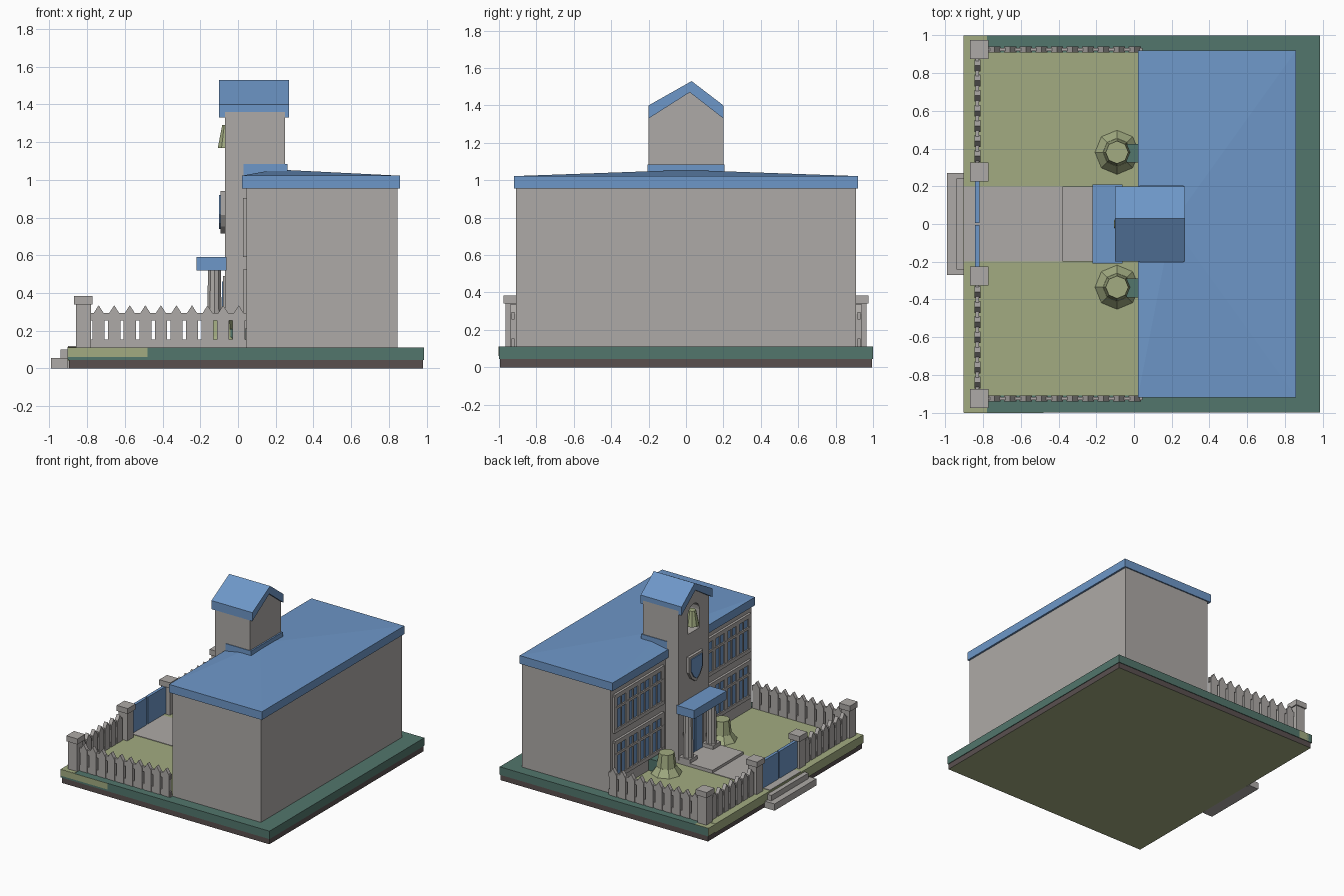
import bpy, bmesh, math
from mathutils import Vector

if "Cube" in bpy.data.objects:
    bpy.data.objects.remove(bpy.data.objects["Cube"])


def mat(name, r, g, b):
    m = bpy.data.materials.new(name)
    m.diffuse_color = (r, g, b, 1)
    m.use_nodes = True
    m.node_tree.nodes["Principled BSDF"].inputs["Base Color"].default_value = m.diffuse_color
    return m


STONE = mat("warm_grey", 0.42, 0.40, 0.385)
BLUE = mat("roof_blue", 0.155, 0.31, 0.58)
GRASS = mat("olive_green", 0.36, 0.41, 0.22)
TEAL = mat("dark_teal", 0.085, 0.18, 0.15)
EARTH = mat("dark_earth", 0.10, 0.08, 0.078)


def add(name, verts, faces, m):
    me = bpy.data.meshes.new(name)
    me.from_pydata(verts, [], faces)
    bm = bmesh.new()
    bm.from_mesh(me)
    bmesh.ops.recalc_face_normals(bm, faces=bm.faces)
    bm.to_mesh(me)
    bm.free()
    me.materials.append(m)
    ob = bpy.data.objects.new(name, me)
    bpy.context.collection.objects.link(ob)
    return ob


def prism(name, pts, a, b, axis, m):
    """Extrude a 2D outline from a to b; axis x uses (y,z) points, axis y uses (x,z)."""
    def put(p, t):
        return (t, p[0], p[1]) if axis == "x" else (p[0], t, p[1])
    n = len(pts)
    verts = [put(p, a) for p in pts] + [put(p, b) for p in pts]
    faces = [list(range(n)), list(range(n, 2 * n))]
    faces += [[i, (i + 1) % n, n + (i + 1) % n, n + i] for i in range(n)]
    return add(name, verts, faces, m)


def box(name, x0, x1, y0, y1, z0, z1, m):
    return prism(name, [(y0, z0), (y1, z0), (y1, z1), (y0, z1)], x0, x1, "x", m)


def cone(name, x, y, z0, z1, r0, r1, n, m):
    bm = bmesh.new()
    bmesh.ops.create_cone(bm, cap_ends=True, segments=n, radius1=r0, radius2=r1, depth=z1 - z0)
    bmesh.ops.translate(bm, verts=bm.verts, vec=Vector((x, y, (z0 + z1) / 2)))
    me = bpy.data.meshes.new(name)
    bm.to_mesh(me)
    bm.free()
    me.materials.append(m)
    ob = bpy.data.objects.new(name, me)
    bpy.context.collection.objects.link(ob)
    return ob


# Ground slab: earth layer with green underside, teal turf, olive lawn
earth = box("earth_layer", -0.895, 0.98, -0.995, 0.995, 0, 0.05, EARTH)
earth.data.materials.append(GRASS)
for p in earth.data.polygons:
    p.material_index = 1 if p.normal.z < -0.5 else 0
box("turf_border", -0.9, 0.985, -1, 1, 0.045, 0.11, TEAL)
box("lawn", -0.904, 0.04, -0.91, 0.91, 0.04, 0.114, GRASS)
box("lawn_front_edge", -0.904, -0.78, -1.0, 1.0, 0.046, 0.112, GRASS)
box("lawn_side_edge", -0.9, -0.48, -1.002, -0.997, 0.06, 0.11, GRASS)

# Path, porch and entrance steps
box("path", -0.90, -0.3, -0.2, 0.2, 0.10, 0.118, STONE)
box("porch_step", -0.38, -0.07, -0.2, 0.2, 0.11, 0.14, STONE)
box("lower_step", -0.99, -0.9, -0.27, 0.27, 0.0, 0.055, STONE)
box("upper_step", -0.94, -0.86, -0.24, 0.24, 0.0, 0.10, STONE)

# Main building with a very shallow hipped roof
box("main_building", 0.045, 0.845, -0.91, 0.91, 0.11, 0.97, STONE)
c = [(0.02, -0.92), (0.86, -0.92), (0.86, 0.92), (0.02, 0.92)]
add("main_roof", [(x, y, 0.955) for x, y in c] + [(x, y, 1.022) for x, y in c] + [(0.2, 0, 1.055)],
    [[0, 1, 2, 3]] + [[i, (i + 1) % 4, 4 + (i + 1) % 4, 4 + i] for i in range(4)]
    + [[4 + i, 4 + (i + 1) % 4, 8] for i in range(4)], BLUE)

# Tower with a bell opening cut in its front
tower = prism("tower", [(-0.2, 0.11), (0.2, 0.11), (0.2, 1.36), (0.02, 1.49), (-0.2, 1.36)],
              -0.07, 0.25, "x", STONE)
arch = [(-0.075, 1.12), (0.075, 1.12)] + [
    (0.075 * math.cos(t * math.pi / 8), 1.27 + 0.075 * math.sin(t * math.pi / 8)) for t in range(9)]
cutter = prism("bell_opening_cutter", arch, -0.2, 0.02, "x", STONE)
cutter.hide_render = True
cutter.hide_viewport = True
cut = tower.modifiers.new("bell_opening", "BOOLEAN")
cut.operation = "DIFFERENCE"
cut.object = cutter
cut.solver = "EXACT"
prism("tower_roof", [(-0.2, 1.33), (0.02, 1.47), (0.2, 1.33), (0.2, 1.40), (0.03, 1.53), (-0.2, 1.40)],
      -0.1, 0.27, "x", BLUE)
box("tower_flashing", 0.03, 0.262, -0.205, 0.205, 1.02, 1.085, BLUE)
cone("bell", -0.055, 0, 1.17, 1.29, 0.055, 0.03, 10, GRASS)

# Crest on the tower
shield = [(-0.07, 0.92), (0.07, 0.92), (0.07, 0.82), (0.04, 0.77), (0, 0.74), (-0.04, 0.77), (-0.07, 0.82)]
prism("crest_surround", [(y * 1.3, 0.84 + (z - 0.84) * 1.25) for y, z in shield], -0.092, -0.06, "x", STONE)
prism("crest_shield", shield, -0.1, -0.09, "x", BLUE)

# Entrance: door, columns and canopy
box("canopy", -0.22, -0.06, -0.21, 0.21, 0.52, 0.59, BLUE)
box("door_frame", -0.08, -0.06, -0.11, 0.11, 0.14, 0.49, STONE)
for s in (-1, 1):
    box("door_leaf", -0.086, -0.07, s * 0.005, s * 0.09, 0.14, 0.46, BLUE)
    cone("porch_column", -0.125, s * 0.15, 0.11, 0.52, 0.042, 0.036, 10, STONE)
    box("column_base", -0.175, -0.075, s * 0.10, s * 0.20, 0.11, 0.17, STONE)

# Windows: two floors on each wing, four bays, blue panes in stone bars
for s in (-1, 1):
    for z0, z1 in ((0.24, 0.51), (0.62, 0.89)):
        zt = z0 + 0.17
        box("window_panes", 0.037, 0.046, s * 0.25, s * 0.87, z0, z1, BLUE)
        for za, zb in ((z0 - 0.03, z0), (zt - 0.01, zt + 0.01), (z1 - 0.02, z1 + 0.015)):
            box("window_rail", 0.026, 0.05, s * 0.24, s * 0.88, za, zb, STONE)
        for i in range(5):
            y = 0.255 + i * 0.1525
            box("window_pier", 0.028, 0.05, s * (y - 0.02), s * (y + 0.02), z0 - 0.02, z1, STONE)
        for i in range(4):
            y = 0.33125 + i * 0.1525
            box("window_mullion", 0.031, 0.05, s * (y - 0.006), s * (y + 0.006), z0, z1, STONE)

# Shrubs against the wall
for y in (0.38, -0.335):
    cone("shrub_skirt", -0.09, y, 0.11, 0.17, 0.12, 0.075, 8, GRASS)
    cone("shrub", -0.09, y, 0.16, 0.28, 0.075, 0.06, 8, GRASS)
    box("shrub_shade", -0.04, 0.04, y - 0.055, y + 0.045, 0.11, 0.21, TEAL)


# Picket fence
def fence(axis, at, a, b, count):
    step = (b - a) / count
    def piece(name, pts, half):
        prism(name, pts, at - half, at + half, axis, STONE)
    for z0, z1 in ((0.105, 0.155), (0.255, 0.295)):
        piece("fence_rail", [(a, z0), (b, z0), (b, z1), (a, z1)], 0.009)
    for i in range(count):
        m = a + (i + 0.5) * step
        w = step * 0.39
        piece("picket", [(m - w, 0.11), (m + w, 0.11), (m + w, 0.285), (m, 0.335), (m - w, 0.285)], 0.015)


for s in (-1, 1):
    fence("y", s * 0.925, -0.78, 0.045, 10)
    lo, hi = sorted((s * 0.32, s * 0.88))
    fence("x", -0.83, lo, hi, 7)
    # Posts with caps, and gate leaves
    for y in (s * 0.925, s * 0.275):
        box("fence_post", -0.86, -0.78, y - 0.04, y + 0.04, 0.1, 0.345, STONE)
        box("post_cap", -0.87, -0.77, y - 0.05, y + 0.05, 0.34, 0.385, STONE)
    box("gate_leaf", -0.842, -0.818, s * 0.006, s * 0.235, 0.12, 0.34, BLUE)
